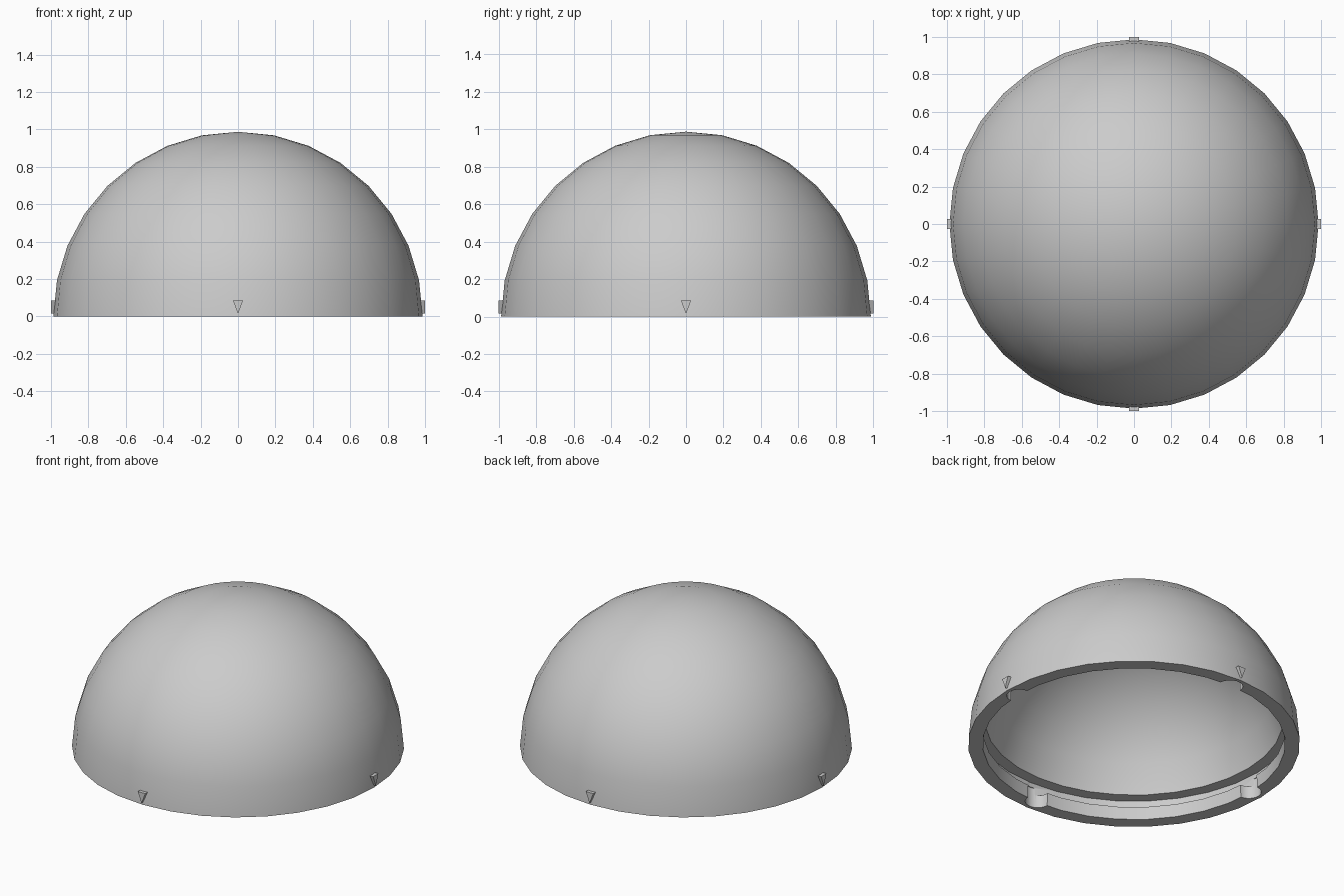
import bpy, bmesh
from math import sin, cos, pi, radians, asin
from mathutils import Matrix, Vector

cube = bpy.data.objects.get("Cube")
if cube:
    bpy.data.objects.remove(cube, do_unlink=True)

OUTER, INNER = 0.987, 0.9        # shell radii
LIP_TOP, GROOVE_TOP = 0.083, 0.16
GROOVE_R = 0.96
SEGMENTS = 32
STEP = 2 * pi / SEGMENTS

grey = bpy.data.materials.new("plain_grey")
grey.use_nodes = True
grey.diffuse_color = (0.6, 0.6, 0.6, 1)
grey.node_tree.nodes["Principled BSDF"].inputs["Base Color"].default_value = (0.6, 0.6, 0.6, 1)


def make_object(name, bm):
    bmesh.ops.recalc_face_normals(bm, faces=bm.faces)
    mesh = bpy.data.meshes.new(name)
    bm.to_mesh(mesh)
    bm.free()
    mesh.materials.append(grey)
    obj = bpy.data.objects.new(name, mesh)
    bpy.context.collection.objects.link(obj)
    return obj


def activate(obj):
    bpy.ops.object.select_all(action='DESELECT')
    obj.select_set(True)
    bpy.context.view_layer.objects.active = obj


def arc(radius, start):
    """Quarter-circle profile from the start angle to the pole."""
    angles = [start] + [i * STEP for i in range(1, 9) if i * STEP > start + 0.03]
    return [(radius * cos(a), radius * sin(a)) for a in angles]


# Hollow dome: revolved wall section with a locking groove inside the rim
outer = arc(OUTER, 0)
inner = arc(INNER, asin(GROOVE_TOP / INNER))
lip = [(GROOVE_R, GROOVE_TOP), (GROOVE_R, LIP_TOP), (INNER - 0.004, LIP_TOP), (INNER, 0)]
profile = outer[::-1] + lip[::-1] + inner
bm = bmesh.new()
verts = [bm.verts.new((max(r, 0) if r > 1e-6 else 0, 0, z)) for r, z in profile]
edges = [bm.edges.new(pair) for pair in zip(verts, verts[1:])]
bmesh.ops.spin(bm, geom=verts + edges, cent=(0, 0, 0), axis=(0, 0, 1),
               angle=2 * pi, steps=SEGMENTS, use_duplicate=False)
bmesh.ops.remove_doubles(bm, verts=bm.verts, dist=1e-4)
bmesh.ops.dissolve_degenerate(bm, edges=bm.edges, dist=1e-5)
dome = make_object("dome_shell", bm)

# Four round entry notches through the lip
bm = bmesh.new()
for i in range(4):
    place = Matrix.Rotation(i * pi / 2, 4, 'Z') @ Matrix.Translation((0.89, 0, 0.03))
    bmesh.ops.create_cone(bm, cap_ends=True, segments=32, radius1=0.075,
                          radius2=0.075, depth=0.2, matrix=place)
cutter = make_object("notch_cutter", bm)
cutter.hide_render = True
cut = dome.modifiers.new("notches", 'BOOLEAN')
cut.operation = 'DIFFERENCE'
cut.solver = 'EXACT'
cut.object = cutter
activate(dome)
bpy.ops.object.modifier_apply(modifier=cut.name)
bpy.data.objects.remove(cutter, do_unlink=True)
bpy.ops.object.shade_smooth_by_angle(angle=radians(30))

# Triangular alignment pointers outside each notch
for i, side in enumerate(("left", "back", "right", "front")):
    bm = bmesh.new()
    turn = Matrix.Rotation(i * pi / 2, 4, 'Z')
    face = bm.faces.new([bm.verts.new(turn @ Vector((0.965, y, z)))
                         for y, z in ((-0.027, 0.085), (0.027, 0.085), (0, 0.015))])
    new = bmesh.ops.extrude_face_region(bm, geom=[face])["geom"]
    bmesh.ops.translate(bm, vec=turn @ Vector((0.035, 0, 0)),
                        verts=[v for v in new if isinstance(v, bmesh.types.BMVert)])
    if face.is_valid and len(bm.faces) < 5:
        bm.faces.new(face.verts)
    make_object(side + "_pointer", bm)
